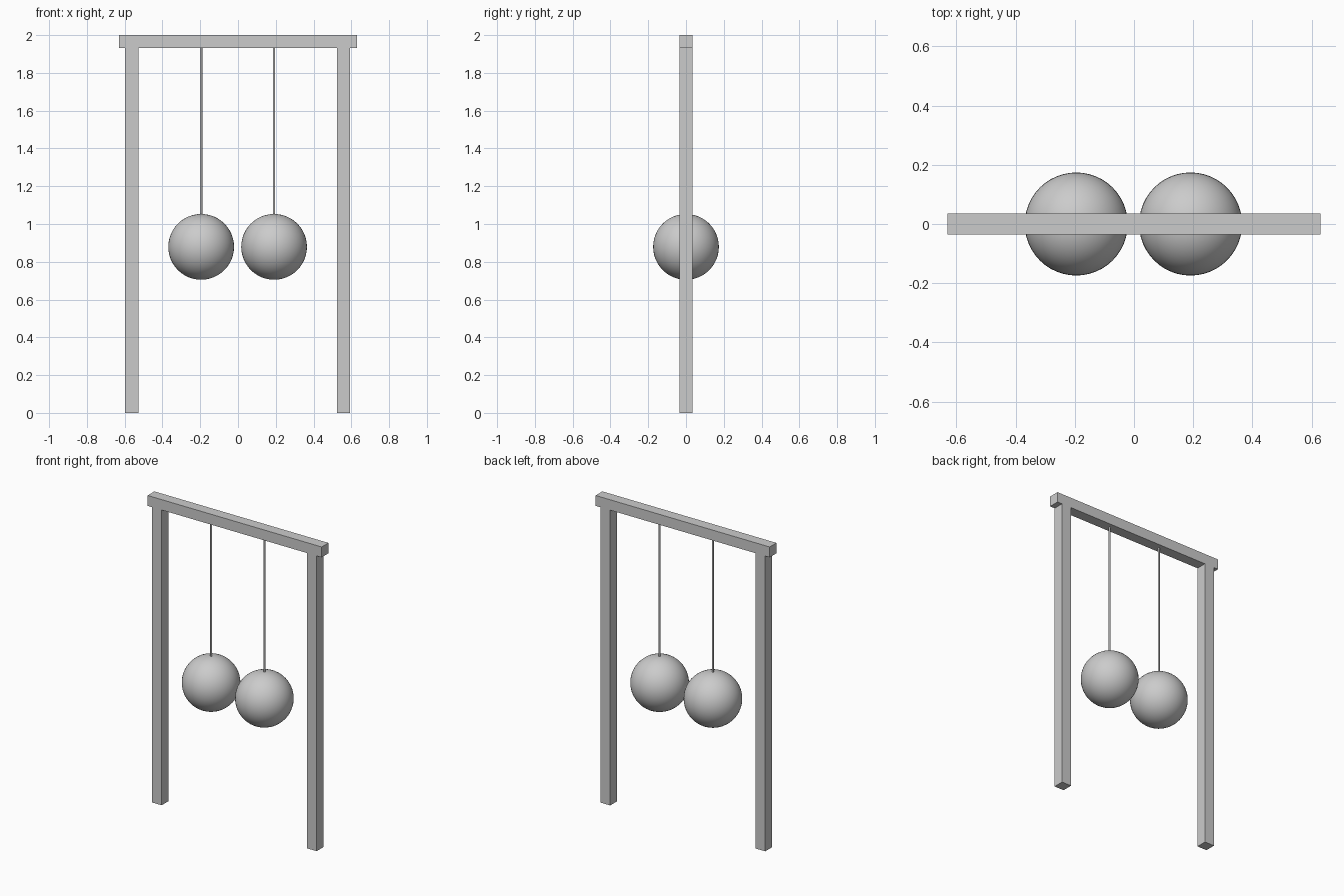
import bpy

cube = bpy.data.objects.get("Cube")
if cube:
    bpy.data.objects.remove(cube, do_unlink=True)

grey = bpy.data.materials.new("light grey")
grey.use_nodes = True
grey.diffuse_color = (0.6, 0.6, 0.6, 1)
grey.node_tree.nodes["Principled BSDF"].inputs["Base Color"].default_value = grey.diffuse_color


def finish(name, smooth=False):
    obj = bpy.context.object
    obj.name = name
    obj.data.materials.append(grey)
    if smooth:
        bpy.ops.object.shade_smooth_by_angle()
    return obj


def box(name, location, size):
    bpy.ops.mesh.primitive_cube_add(size=1, location=location)
    bpy.context.object.scale = size
    bpy.ops.object.transform_apply(location=False, rotation=False, scale=True)
    return finish(name)


THICK = 0.07
BEAM_BOTTOM = 1.932
BALL_Z, BALL_RADIUS = 0.879, 0.174

# Top beam
box("top_beam", (0, 0, (2 + BEAM_BOTTOM) / 2), (1.26, THICK, 2 - BEAM_BOTTOM))

# Posts, with a ball hanging from a rod beside each
for side, post_x, ball_x in (("right", -0.563, -0.195), ("left", 0.559, 0.191)):
    box(side + "_post", (post_x, 0, BEAM_BOTTOM / 2), (THICK, THICK, BEAM_BOTTOM))

    bpy.ops.mesh.primitive_uv_sphere_add(segments=48, ring_count=24, radius=BALL_RADIUS,
                                         location=(ball_x, 0, BALL_Z))
    finish(side + "_ball", smooth=True)

    rod_bottom = BALL_Z + BALL_RADIUS - 0.01
    bpy.ops.mesh.primitive_cylinder_add(vertices=16, radius=0.006, depth=BEAM_BOTTOM - rod_bottom,
                                        location=(ball_x, 0, (BEAM_BOTTOM + rod_bottom) / 2))
    finish(side + "_rod", smooth=True)
